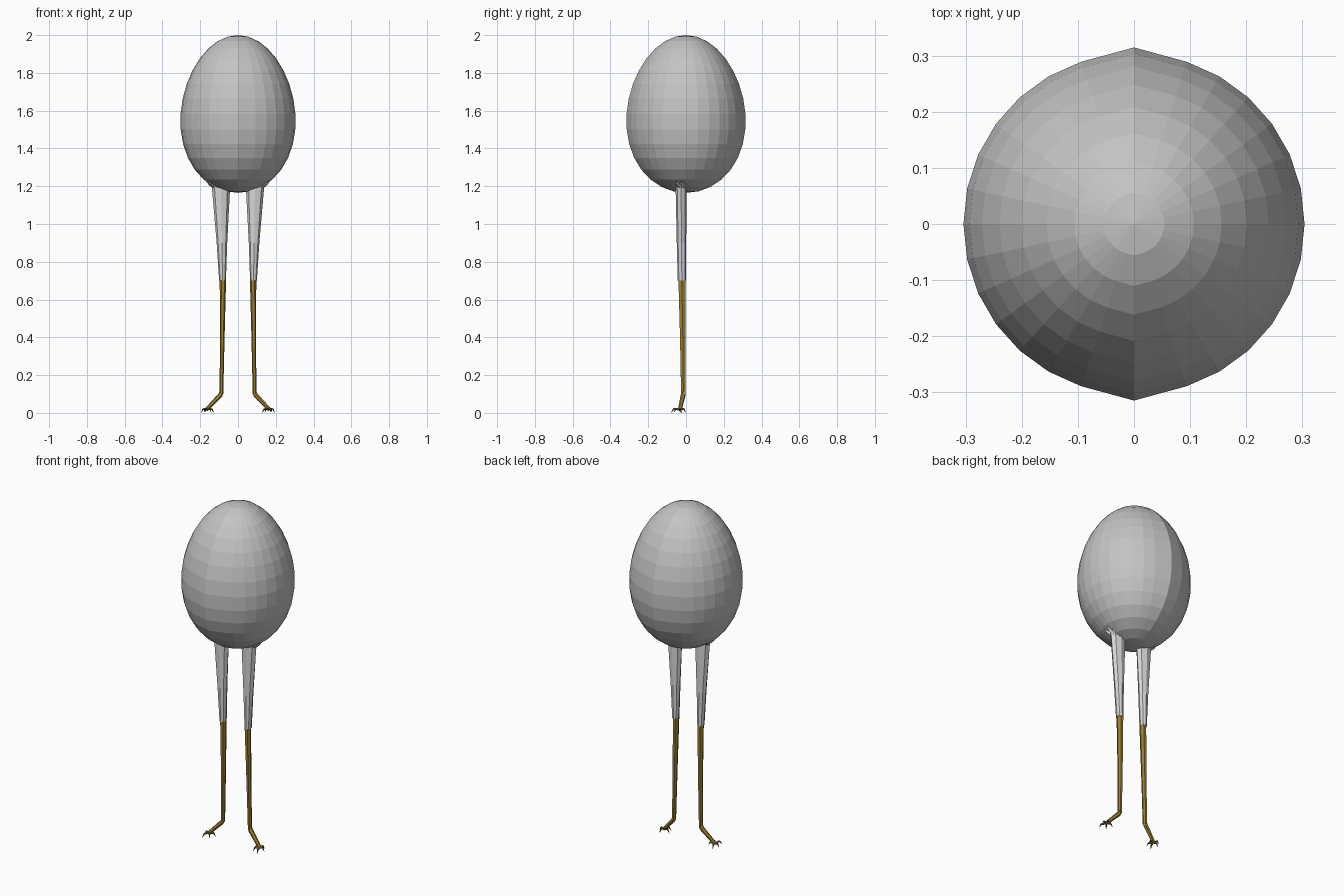
import bpy, bmesh, math
from mathutils import Vector

if "Cube" in bpy.data.objects:
    bpy.data.objects.remove(bpy.data.objects["Cube"])


def material(name, rgb):
    m = bpy.data.materials.new(name)
    m.diffuse_color = (*rgb, 1)
    m.use_nodes = True
    m.node_tree.nodes["Principled BSDF"].inputs["Base Color"].default_value = m.diffuse_color
    return m


SHELL = material("shell_grey", (0.55, 0.55, 0.55))
THIGH = material("pale_grey", (0.68, 0.68, 0.68))
SKIN = material("ochre_skin", (0.33, 0.22, 0.035))
CLAW = material("dark_claw", (0.10, 0.075, 0.035))


def loft(name, rings, mat):
    """Skin a list of vertex rings (a one-point ring makes a tip)."""
    bm = bmesh.new()
    loops = [[bm.verts.new(p) for p in r] for r in rings]
    for a, b in zip(loops, loops[1:]):
        n = max(len(a), len(b))
        for i in range(n):
            j = (i + 1) % n
            quad = [a[i % len(a)], a[j % len(a)], b[j % len(b)], b[i % len(b)]]
            bm.faces.new(list(dict.fromkeys(quad)))
    for end in (loops[0], loops[-1]):
        if len(end) > 2:
            bm.faces.new(end)
    bmesh.ops.recalc_face_normals(bm, faces=bm.faces)
    me = bpy.data.meshes.new(name)
    bm.to_mesh(me)
    bm.free()
    me.materials.append(mat)
    ob = bpy.data.objects.new(name, me)
    bpy.context.collection.objects.link(ob)
    return ob


def oval(cx, cy, z, rx, ry, n=8):
    return [(cx + rx * math.cos(2 * math.pi * i / n),
             cy + ry * math.sin(2 * math.pi * i / n), z) for i in range(n)]


def tube(name, points, radii, mat, n=6):
    """Bent tube through points; zero radius gives a sharp tip."""
    pts = [Vector(p) for p in points]
    rings = []
    for i, (p, r) in enumerate(zip(pts, radii)):
        d = (pts[min(i + 1, len(pts) - 1)] - pts[max(i - 1, 0)]).normalized()
        u = d.cross(Vector((0.3, 1, 0.1))).normalized()
        v = d.cross(u)
        rings.append([p] if r == 0 else
                     [p + r * (u * math.cos(t) + v * math.sin(t))
                      for t in (2 * math.pi * k / n for k in range(n))])
    return loft(name, rings, mat)


# Egg body: faceted, with a slight ridge along the front and back
half = [-72 + 12 * i for i in range(13)]
angles = half + [90] + [a + 180 for a in half] + [270]
rings = [[(0, 0, 2.0)]]
for k in range(1, 16):
    t = math.pi * k / 16
    c = math.cos(t)
    r = 0.304 * math.sin(t) * (1 - 0.09 * c)
    ring = []
    for a in angles:
        s = r * (1.035 if a in (90, 270) else 1)
        ring.append((s * math.cos(math.radians(a)), s * math.sin(math.radians(a)),
                     1.5825 + 0.4175 * c))
    rings.append(ring)
rings.append([(0, 0, 1.165)])
loft("egg_body", rings, SHELL)

for side, s in (("left", -1), ("right", 1)):
    # Tapered feathered thigh, flaring into the body
    loft(side + "_thigh", [
        oval(s * 0.082, -0.022, 0.70, 0.018, 0.022),
        oval(s * 0.085, -0.024, 0.90, 0.028, 0.025),
        oval(s * 0.090, -0.026, 1.19, 0.048, 0.029),
        oval(s * 0.100, -0.022, 1.25, 0.062, 0.042)], THIGH)

    # Feather tips lying on the underside of the body
    for i, (dx, dy) in enumerate(((0.07, -0.035), (0.08, 0.0), (0.06, 0.03))):
        tube(f"{side}_feather_{i}",
             [(s * 0.11, -0.022, 1.19),
              (s * (0.11 + dx * 0.5), -0.022 + dy * 0.7, 1.215),
              (s * (0.11 + dx), -0.022 + dy, 1.255)], [0.016, 0.010, 0], THIGH, 4)

    # Thin shin and sloping foot
    loft(side + "_shin", [
        oval(s * 0.080, -0.022, 0.71, 0.017, 0.021, 6),
        oval(s * 0.083, -0.017, 0.40, 0.012, 0.017, 6),
        oval(s * 0.088, -0.014, 0.10, 0.010, 0.014, 6)], SKIN)
    tube(side + "_foot", [(s * 0.088, -0.014, 0.112), (s * 0.093, -0.015, 0.095),
                          (s * 0.168, -0.033, 0.016)], [0.011, 0.013, 0.010], SKIN)

    # Arched toes with dark claws
    root = Vector((s * 0.163, -0.033, 0.018))
    for i, (dx, dy) in enumerate(((0.032, 0.002), (0.018, -0.047),
                                  (-0.022, -0.032), (-0.036, 0.008), (0.012, 0.033))):
        knuckle = root + Vector((s * dx * 0.65, dy * 0.65, 0.004))
        tip = Vector((root.x + s * dx, root.y + dy, 0))
        tube(f"{side}_toe_{i}", [root, knuckle], [0.006, 0.005], SKIN, 5)
        tube(f"{side}_claw_{i}", [knuckle, tip], [0.005, 0], CLAW, 5)
